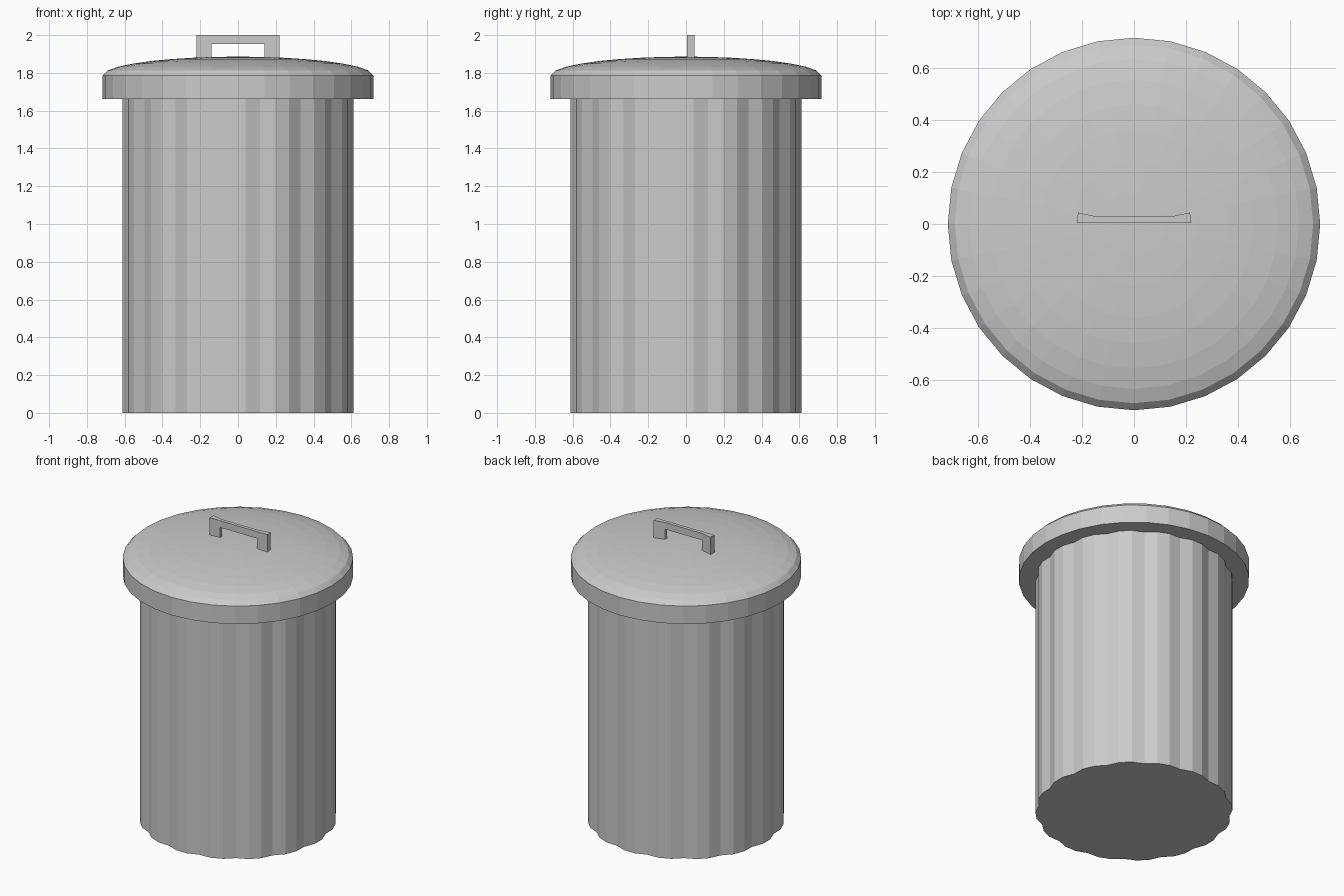
import bpy
from math import sin, cos, pi, sqrt, radians

if "Cube" in bpy.data.objects:
    bpy.data.objects.remove(bpy.data.objects["Cube"])


def make(name, verts, faces):
    mesh = bpy.data.meshes.new(name)
    mesh.from_pydata(verts, [], faces)
    mesh.update()
    obj = bpy.data.objects.new(name, mesh)
    bpy.context.collection.objects.link(obj)
    return obj


def stack_rings(name, rings):
    """Skin a list of equal-length vertex rings (bottom to top) and cap both ends."""
    n = len(rings[0])
    verts = [v for ring in rings for v in ring]
    faces = [list(range(n))[::-1]]
    for k in range(len(rings) - 1):
        for i in range(n):
            j = (i + 1) % n
            faces.append([k * n + i, k * n + j, (k + 1) * n + j, (k + 1) * n + i])
    top = (len(rings) - 1) * n
    faces.append(list(range(top, top + n)))
    return make(name, verts, faces)


# Corrugated can body: 16 ribs, each two outer points and one groove point
def body_ring(z):
    ring = []
    for i in range(48):
        a = radians(-3.75 + 7.5 * i)
        r = 0.595 if i % 3 == 2 else 0.613
        ring.append((r * cos(a), r * sin(a), z))
    return ring


stack_rings("can_body", [body_ring(0.0), body_ring(1.665)])

# Lid: straight rim with a shallow elliptical dome, 32 sides
R, RIM_LOW, RIM_TOP, DOME = 0.717, 1.663, 1.786, 0.1
profile = [(R, RIM_LOW)]
for r in (R, 0.69, 0.635, 0.555, 0.46, 0.36, 0.24, 0.12, 0.03):
    profile.append((r, RIM_TOP + DOME * sqrt(1 - (r / R) ** 2)))
stack_rings("lid", [[(r * cos(2 * pi * i / 32), r * sin(2 * pi * i / 32), z)
                     for i in range(32)] for r, z in profile])

# Handle: bracket outline, flat front and slightly hollow back
outline = [(-0.22, 1.865), (-0.14, 1.865), (-0.14, 1.953), (0.14, 1.953),
           (0.14, 1.865), (0.22, 1.865), (0.22, 2.0), (0.14, 2.0),
           (-0.14, 2.0), (-0.22, 2.0)]
front = [(x, 0.004, z) for x, z in outline]
back = [(x * 0.98, 0.044, z) if abs(x) > 0.2 else (x, 0.028, z) for x, z in outline]
n = len(outline)
panels = [[0, 1, 2, 8, 9], [2, 3, 7, 8], [3, 4, 5, 6, 7]]
faces = panels + [[n + i for i in reversed(p)] for p in panels]
faces += [[i, i + n, (i + 1) % n + n, (i + 1) % n] for i in range(n)]
make("lid_handle", front + back, faces)
